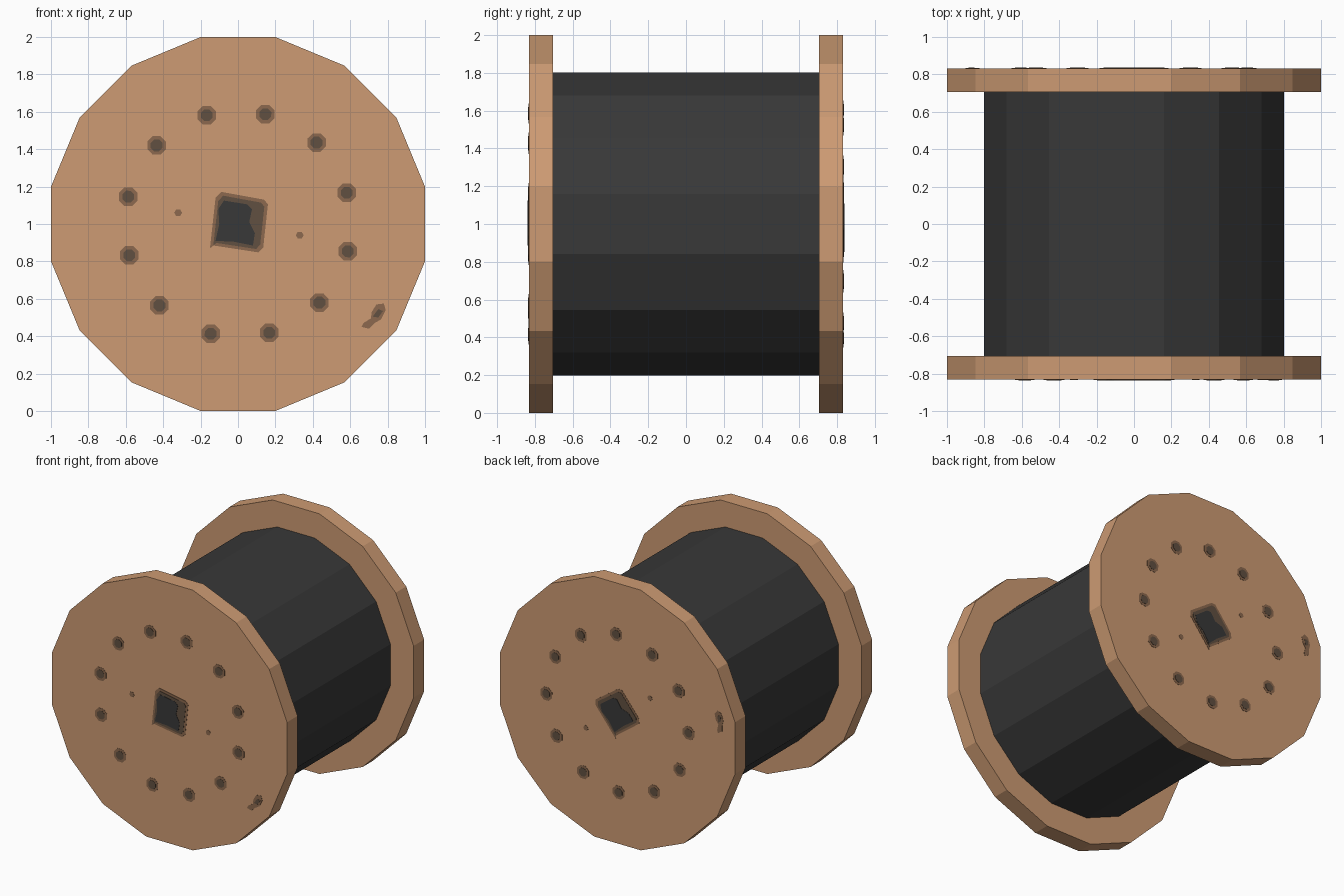
import bpy, bmesh, math
from mathutils import Matrix

if "Cube" in bpy.data.objects:
    bpy.data.objects.remove(bpy.data.objects["Cube"])


def material(name, rgb):
    """Flat colour from 0-255 sRGB values."""
    lin = [(c / 255 / 12.92) if c < 10 else ((c / 255 + 0.055) / 1.055) ** 2.4 for c in rgb]
    m = bpy.data.materials.new(name)
    m.diffuse_color = (*lin, 1)
    m.use_nodes = True
    m.node_tree.nodes["Principled BSDF"].inputs["Base Color"].default_value = m.diffuse_color
    return m


WOOD = material("light wood", (205, 155, 115))
STAIN = material("stained wood", (140, 105, 78))
DARK = material("dark brown", (97, 80, 65))
BLACK = material("black cable", (56, 56, 56))

FACE = 0.832          # outer face of each flange
INNER = 0.705         # inner face of each flange
CENTRE = Matrix.Translation((0, 0, 1))


def ring(radius, sides, turn=0.0, at=(0, 0)):
    return [(at[0] + radius * math.cos(turn + 2 * math.pi * i / sides),
             at[1] + radius * math.sin(turn + 2 * math.pi * i / sides)) for i in range(sides)]


def prisms(name, outlines, y0, y1, mat, matrix=CENTRE):
    """One object made of x-z outlines extruded between y0 and y1."""
    bm = bmesh.new()
    for pts in outlines:
        a = [bm.verts.new((u, y0, v)) for u, v in pts]
        b = [bm.verts.new((u, y1, v)) for u, v in pts]
        bm.faces.new(a)
        bm.faces.new(b[::-1])
        n = len(pts)
        for i in range(n):
            bm.faces.new((a[i], b[i], b[(i + 1) % n], a[(i + 1) % n]))
    bmesh.ops.recalc_face_normals(bm, faces=bm.faces)
    bm.transform(matrix)
    me = bpy.data.meshes.new(name)
    bm.to_mesh(me)
    bm.free()
    me.materials.append(mat)
    ob = bpy.data.objects.new(name, me)
    bpy.context.collection.objects.link(ob)
    return ob


# sixteen-sided drum and flanges, flat side down
half = math.pi / 16
prisms("cable_drum", [ring(0.803 / math.cos(half), 16, half)], -INNER, INNER, BLACK)
flange = ring(1 / math.cos(half), 16, half)
prisms("front_flange", [flange], -FACE, -INNER, WOOD)
prisms("back_flange", [flange], INNER, FACE, WOOD)

# bolt marks on a circle, plus two nail marks
bolts = [(0.605 * math.cos(math.radians(16 + 30 * k)), 0.605 * math.sin(math.radians(16 + 30 * k)))
         for k in range(12)]
bolt_rims = [ring(0.054, 8, 0.39, p) for p in bolts]
bolt_cores = [ring(0.034, 8, 0.39, p) for p in bolts]
nails = [ring(0.021, 6, 0, p) for p in [(-0.32, 0.06), (0.33, -0.06)]]

# scuff near the rim
scuff = [(0.66, -0.55), (0.70, -0.56), (0.73, -0.53), (0.765, -0.51), (0.79, -0.46),
         (0.78, -0.425), (0.74, -0.43), (0.715, -0.47), (0.71, -0.505), (0.67, -0.53)]
scuff_core = [(0.72, -0.495), (0.75, -0.5), (0.775, -0.465), (0.75, -0.455)]

# square axle hole, slightly tilted
hole_rim = [(-0.15, -0.13), (-0.12, 0.14), (-0.09, 0.172), (0.14, 0.13), (0.16, 0.105),
            (0.135, -0.125), (0.11, -0.152), (-0.13, -0.115)]
hole_edge = [(u * 0.88, v * 0.88) for u, v in hole_rim]
hole = [(-0.12, -0.09), (-0.10, 0.00), (-0.105, 0.08), (-0.075, 0.125), (0.05, 0.105),
        (0.075, 0.08), (0.06, 0.01), (0.09, -0.05), (0.08, -0.115), (-0.02, -0.095)]

# same marks on both flanges; the back set is turned an eighth
for side, spin, tilt in (("front", 0, 0), ("back", math.pi, -math.pi / 4)):
    mx = CENTRE @ Matrix.Rotation(spin, 4, 'Z') @ Matrix.Rotation(tilt, 4, 'Y')
    prisms(side + "_stain_marks", bolt_rims + nails + [scuff, hole_rim],
           -FACE - 0.002, -FACE + 0.001, STAIN, mx)
    prisms(side + "_bolt_heads", bolt_cores + [scuff_core, hole_edge],
           -FACE - 0.004, -FACE + 0.001, DARK, mx)
    prisms(side + "_axle_hole", [hole], -FACE - 0.006, -FACE + 0.001, BLACK, mx)
